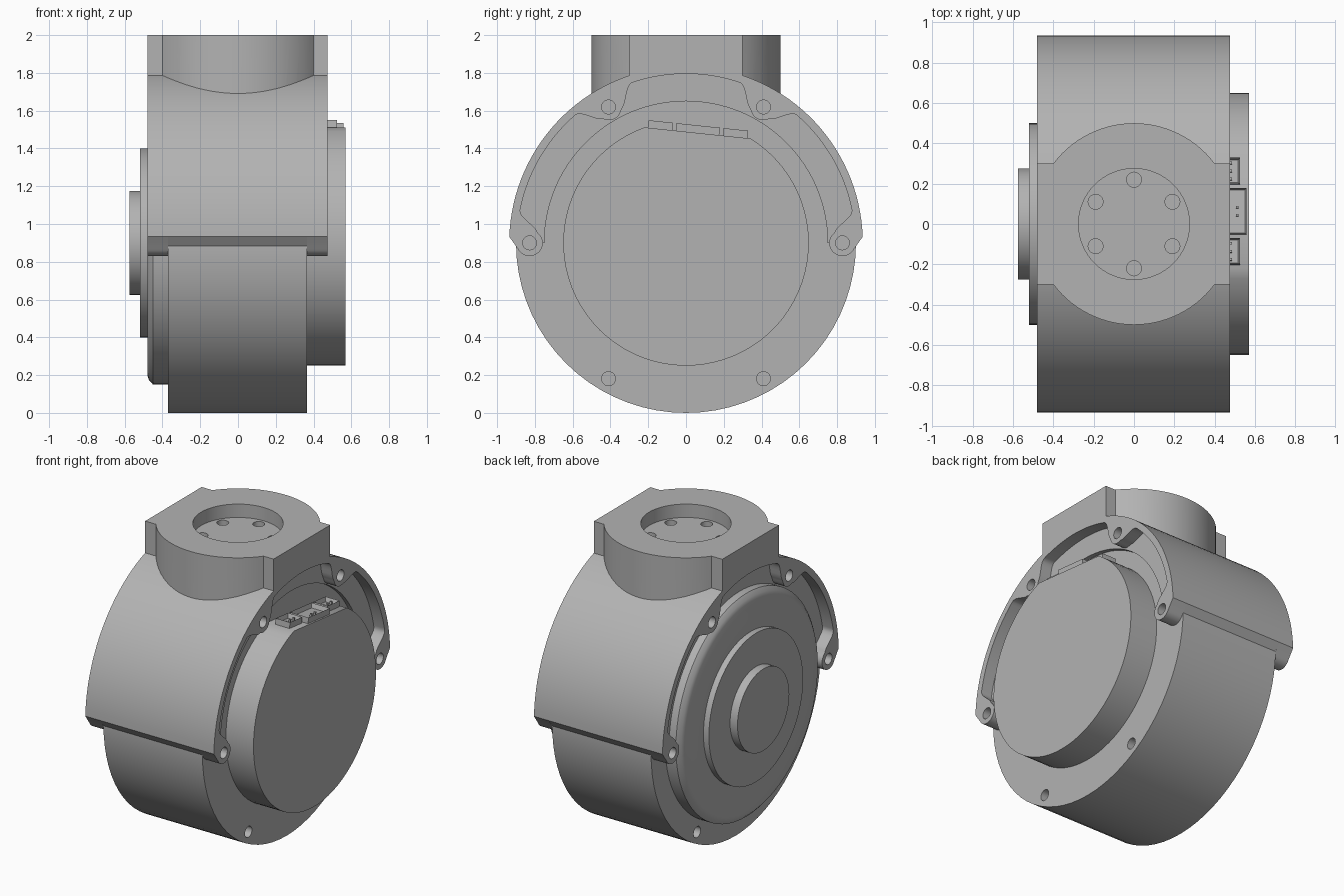
import bpy, bmesh
from math import sin, cos, pi, radians, sqrt
from mathutils import Matrix, Vector

if "Cube" in bpy.data.objects:
    bpy.data.objects.remove(bpy.data.objects["Cube"], do_unlink=True)

AXIS_Z = 0.9            # height of the motor axis
MOTOR_R, SHELL_R, BORE_R = 0.9, 0.936, 0.75
BOLT_R, LOBE_R, HOLE_R = 0.828, 0.07, 0.037
ENDS = ((-0.48, -0.37), (0.365, 0.475))

grey = bpy.data.materials.new("machined_grey")
grey.use_nodes = True
grey.diffuse_color = (0.45, 0.45, 0.45, 1)
grey.node_tree.nodes["Principled BSDF"].inputs["Base Color"].default_value = grey.diffuse_color


def finish(name, bm):
    bmesh.ops.remove_doubles(bm, verts=bm.verts, dist=1e-5)
    bmesh.ops.recalc_face_normals(bm, faces=bm.faces)
    mesh = bpy.data.meshes.new(name)
    bm.to_mesh(mesh)
    bm.free()
    mesh.materials.append(grey)
    obj = bpy.data.objects.new(name, mesh)
    bpy.context.collection.objects.link(obj)
    return obj


def add_prism(bm, pts, lo, hi, along="x"):
    """Extrude a 2D outline along x (points are y and height from the axis) or z."""
    if along == "x":
        ring = [bm.verts.new((lo, a, b + AXIS_Z)) for a, b in pts]
        step = Vector((hi - lo, 0, 0))
    else:
        ring = [bm.verts.new((a, b, lo)) for a, b in pts]
        step = Vector((0, 0, hi - lo))
    base = bm.faces.new(ring)
    top = bmesh.ops.extrude_face_region(bm, geom=[base], use_keep_orig=True)["geom"]
    bmesh.ops.translate(bm, vec=step, verts=[v for v in top if isinstance(v, bmesh.types.BMVert)])


def prism(name, pts, lo, hi, along="x"):
    bm = bmesh.new()
    add_prism(bm, pts, lo, hi, along)
    return finish(name, bm)


def arc(r, start, end, n, cx=0, cy=0):
    angles = [radians(start + (end - start) * i / n) for i in range(n + 1)]
    return [(cx + r * cos(a), cy + r * sin(a)) for a in angles]


def circle(r, n=32, cx=0, cy=0):
    return arc(r, 0, 360, n, cx, cy)[:-1]


def mirrored(half):
    """Close an outline whose first and last points lie on the centre line."""
    return half + [(-y, z) for y, z in reversed(half[1:-1])]


def lathe(name, profile, segments=72):
    bm = bmesh.new()
    verts = [bm.verts.new((x, r, AXIS_Z)) for x, r in profile]
    edges = [bm.edges.new(pair) for pair in zip(verts, verts[1:])]
    bmesh.ops.spin(bm, geom=verts + edges, cent=(0, 0, AXIS_Z), axis=(1, 0, 0),
                   angle=2 * pi, steps=segments, use_merge=True)
    return finish(name, bm)


def cut(obj, *prisms):
    bm = bmesh.new()
    for args in prisms:
        add_prism(bm, *args)
    cutter = finish("cutter", bm)
    cutter.hide_render = True
    mod = obj.modifiers.new("cut", "BOOLEAN")
    mod.operation, mod.solver, mod.object = "DIFFERENCE", "EXACT", cutter
    bpy.context.view_layer.objects.active = obj
    bpy.ops.object.modifier_apply(modifier=mod.name)
    bpy.data.objects.remove(cutter, do_unlink=True)


def bolt_points(*angles):
    return [(BOLT_R * cos(radians(a)), BOLT_R * sin(radians(a))) for a in angles]


# Motor: body, rounded rear flange and stepped output discs
motor = lathe("motor_body", [
    (-0.575, 0), (-0.575, 0.275), (-0.52, 0.275), (-0.52, 0.5), (-0.48, 0.5),
    (-0.48, 0.7), (-0.472, 0.725), (-0.45, BORE_R), (-0.37, BORE_R),
    (-0.37, MOTOR_R), (0.365, MOTOR_R), (0.365, 0)])
cut(motor, *[(circle(HOLE_R, 20, y, z), lo, hi)
             for y, z in bolt_points(-60.3, -119.7)
             for lo, hi in ((-0.5, -0.25), (0.25, 0.5))])

# Electronics cover with a tilted flat for the connectors
tilt = 84
cover = prism("electronics_cover", arc(0.65, tilt + 25.8, tilt + 334.2, 64), 0.36, 0.57)

# Connectors: open-topped housings with pins, standing on the flat
turn = Matrix.Translation((0, 0, AXIS_Z)) @ Matrix.Rotation(radians(tilt - 90), 4, "X")
for name, mid, width, outer, pins in (("front_connector", -0.2, 0.13, 0.525, 3),
                                      ("middle_connector", 0.0, 0.23, 0.558, 2),
                                      ("back_connector", 0.2, 0.13, 0.525, 3)):
    depth = outer - 0.42
    bm = bmesh.new()
    bmesh.ops.create_cube(bm, size=1, matrix=Matrix.Translation((outer - depth / 2, mid, 0.59))
                          @ Matrix.Diagonal((depth, width, 0.07, 1)))
    top = max(bm.faces, key=lambda f: f.calc_center_median().z)
    bmesh.ops.inset_region(bm, faces=[top], thickness=0.012)
    bmesh.ops.translate(bm, verts=top.verts, vec=(0, 0, -0.03))
    for i in range(pins):
        y = mid + (i - (pins - 1) / 2) * 0.04
        bmesh.ops.create_cube(bm, size=1, matrix=Matrix.Translation((outer - 0.045, y, 0.603))
                              @ Matrix.Diagonal((0.012, 0.012, 0.025, 1)))
    bmesh.ops.transform(bm, matrix=turn, verts=bm.verts)
    finish(name, bm)


def inner_radius(deg):
    """Inner edge of the end rims: thin wall that swells into the bolt lobes."""
    d = min(abs(deg), abs(deg - 60.3)) * pi / 180 * BOLT_R
    wall, flank = 0.895, 0.06
    if d < flank:
        return BOLT_R - sqrt(LOBE_R ** 2 - d ** 2)
    start = BOLT_R - sqrt(LOBE_R ** 2 - flank ** 2)
    t = min((d - flank) / 0.1, 1)
    return start + (wall - start) * t * t * (3 - 2 * t)


# Bracket end rims with bolt lobes, and the thin plates behind their pockets
outer_arc = arc(SHELL_R, 90, 2, 32)
inner_arc = [(inner_radius(a) * cos(radians(a)), inner_radius(a) * sin(radians(a)))
             for a in range(1, 91)]
rim = mirrored(outer_arc + arc(LOBE_R, -25, -180, 14, BOLT_R) + inner_arc)
plate = mirrored(arc(0.91, 90, 0, 32) + arc(BORE_R, 0, 90, 32))
for side, (lo, hi) in zip(("right", "left"), ENDS):
    obj = prism("bracket_rim_" + side, rim, lo, hi)
    cut(obj, *[(circle(HOLE_R, 20, y, z), lo - 0.05, hi + 0.05)
               for y, z in bolt_points(0, 60.3, 119.7, 180)])
    near = (-0.40, -0.369) if side == "right" else (0.364, 0.395)
    obj = prism("bracket_plate_" + side, plate, *near)
    cut(obj, *[(circle(HOLE_R, 20, y, z), lo - 0.1, hi + 0.1)
               for y, z in bolt_points(0, 60.3, 119.7, 180)])

# Bracket shell wrapped over the upper half of the motor
shell = mirrored(outer_arc + [(0.893, -0.025), (0.87, -0.025)] + arc(0.88, 0, 90, 32))
prism("bracket_shell", shell, ENDS[0][1], ENDS[1][0])

# Top mount: square ends blended into a round boss, with a bolted recess
footprint = ([(0.475, -0.3), (0.475, 0.3)] + arc(0.5, 36.87, 143.13, 28)
             + [(-0.48, 0.3), (-0.48, -0.3)] + arc(0.5, 216.87, 323.13, 28))
mount = prism("top_mount", footprint, 1.6, 2.0, "z")
cut(mount, (circle(0.93, 144), -0.7, 0.7))
cut(mount, (circle(0.275, 64), 1.91, 2.1, "z"))
cut(mount, *[(circle(HOLE_R, 20, x, y), 1.84, 1.95, "z")
             for x, y in arc(0.22, 30, 330, 5)])

# Smooth the round surfaces, keep machined edges crisp
bpy.ops.object.select_all(action="DESELECT")
for obj in bpy.context.collection.objects:
    if obj.type == "MESH" and grey.name in obj.data.materials:
        obj.select_set(True)
        bpy.context.view_layer.objects.active = obj
bpy.ops.object.shade_smooth_by_angle(angle=radians(30))
